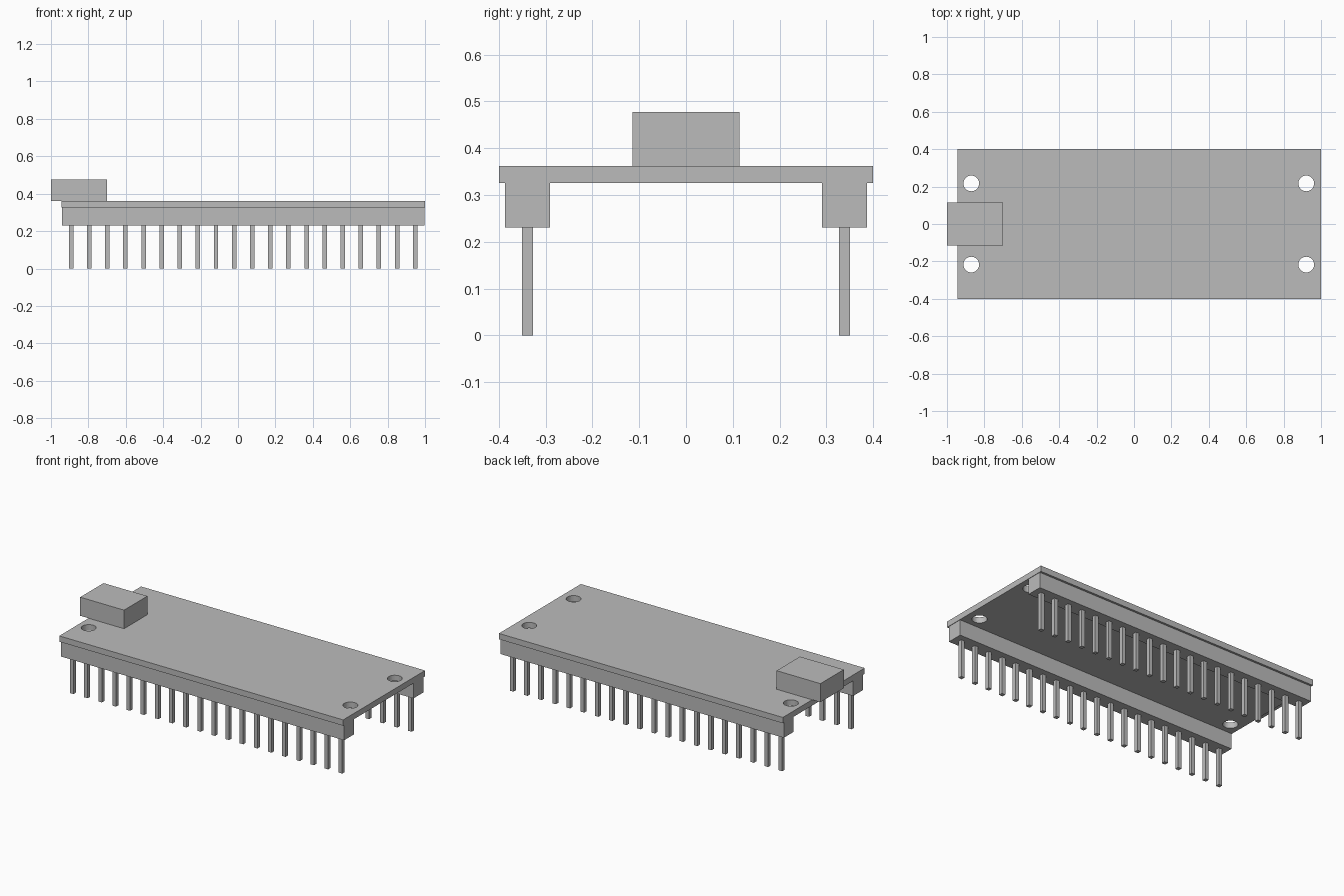
import bpy
import bmesh
from mathutils import Matrix, Vector

default = bpy.data.objects.get("Cube")
if default:
    bpy.data.objects.remove(default)

grey = bpy.data.materials.new("plain grey")
grey.use_nodes = True
COLOUR = (0.5, 0.5, 0.5, 1)
grey.diffuse_color = COLOUR
grey.node_tree.nodes["Principled BSDF"].inputs["Base Color"].default_value = COLOUR


def make_object(name, bm):
    mesh = bpy.data.meshes.new(name)
    bm.to_mesh(mesh)
    bm.free()
    mesh.materials.append(grey)
    obj = bpy.data.objects.new(name, mesh)
    bpy.context.collection.objects.link(obj)
    return obj


def add_box(bm, low, high):
    low, high = Vector(low), Vector(high)
    matrix = Matrix.Translation((low + high) / 2) @ Matrix.Diagonal((*(high - low), 1))
    bmesh.ops.create_cube(bm, size=1, matrix=matrix)


def box(name, low, high):
    bm = bmesh.new()
    add_box(bm, low, high)
    return make_object(name, bm)


LEFT_EDGE = -0.943
STRIP_BOTTOM, BOARD_BOTTOM, BOARD_TOP = 0.23, 0.326, 0.362

# Circuit board with four mounting holes
board = box("circuit_board", (LEFT_EDGE, -0.4, BOARD_BOTTOM), (1, 0.4, BOARD_TOP))
bm = bmesh.new()
for x in (-0.87, 0.921):
    for y in (-0.217, 0.217):
        bmesh.ops.create_cone(bm, cap_ends=True, segments=32, radius1=0.042,
                              radius2=0.042, depth=0.2,
                              matrix=Matrix.Translation((x, y, BOARD_TOP)))
cutter = make_object("hole_cutter", bm)
cutter.hide_render = True
cutter.hide_set(True)
cut = board.modifiers.new("mounting_holes", "BOOLEAN")
cut.operation = "DIFFERENCE"
cut.solver = "EXACT"
cut.object = cutter
# Apply the cut, then discard the cutter
bpy.context.view_layer.objects.active = board
bpy.ops.object.modifier_apply(modifier=cut.name)
bpy.data.objects.remove(cutter)

# Socket overhanging the end of the board
box("cable_socket", (-1, -0.114, BOARD_TOP), (-0.7, 0.114, 0.477))

# Header strips with rows of square pins
PIN_COUNT, FIRST_PIN, PIN_PITCH, PIN_HALF = 20, -0.892, 0.0968, 0.012
for side, y in (("front", -0.339), ("back", 0.339)):
    box(side + "_header_strip", (LEFT_EDGE + 0.003, y - 0.048, STRIP_BOTTOM),
        (0.997, y + 0.048, BOARD_BOTTOM))
    bm = bmesh.new()
    for i in range(PIN_COUNT):
        x = FIRST_PIN + i * PIN_PITCH
        add_box(bm, (x - PIN_HALF, y - PIN_HALF, 0),
                (x + PIN_HALF, y + PIN_HALF, STRIP_BOTTOM))
    make_object(side + "_header_pins", bm)
